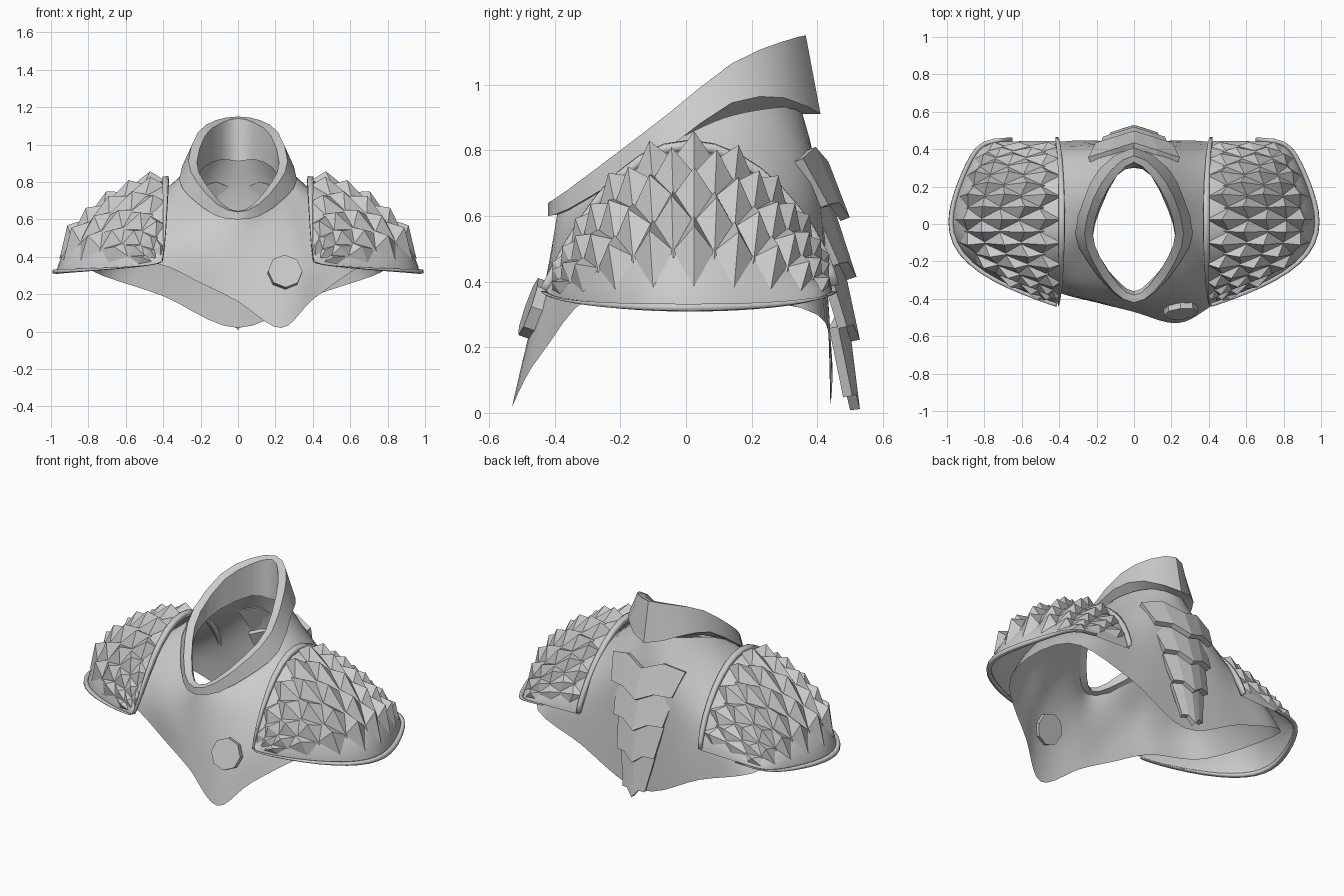
import bpy, bmesh, math
from mathutils import Vector

if "Cube" in bpy.data.objects:
    bpy.data.objects.remove(bpy.data.objects["Cube"])

def finish(name, bm, smooth=None, thick=0):
    bmesh.ops.remove_doubles(bm, verts=bm.verts, dist=1e-4)
    bmesh.ops.recalc_face_normals(bm, faces=bm.faces)
    me = bpy.data.meshes.new(name)
    bm.to_mesh(me)
    bm.free()
    ob = bpy.data.objects.new(name, me)
    bpy.context.collection.objects.link(ob)
    if smooth:
        bpy.ops.object.select_all(action='DESELECT')
        ob.select_set(True)
        bpy.context.view_layer.objects.active = ob
        bpy.ops.object.shade_smooth_by_angle(angle=math.radians(smooth))
    if thick:
        m = ob.modifiers.new("thickness", 'SOLIDIFY')
        m.thickness, m.offset = thick, 0
    return ob

def grid(rows, wrap_rows=False, wrap_cols=False):
    bm = bmesh.new()
    vs = [[bm.verts.new(p) for p in r] for r in rows]
    nr, nc = len(vs), len(vs[0])
    for i in range(nr if wrap_rows else nr - 1):
        for j in range(nc if wrap_cols else nc - 1):
            a, b = vs[i], vs[(i + 1) % nr]
            k = (j + 1) % nc
            bm.faces.new((a[j], a[k], b[k], b[j]))
    return bm

def spline(pts, n, closed):
    """Catmull-Rom curve through the points, n steps per span."""
    p = [Vector(q) for q in pts]
    c = len(p)
    at = lambda i: p[i % c] if closed else p[max(0, min(c - 1, i))]
    out = []
    for i in range(c if closed else c - 1):
        a, b, d, e = at(i - 1), at(i), at(i + 1), at(i + 2)
        for s in range(n):
            t = s / n
            out.append(0.5 * (2 * b + (d - a) * t + (2 * a - 5 * b + 4 * d - e) * t * t
                              + (3 * b - a - 3 * d + e) * t ** 3))
    return out if closed else out + [p[-1]]

def flip(p):
    return (-p[0], p[1], p[2])

# cloth mantle: columns from neck to hem, front centre round to back centre
cols = [
    [(0, -.39, .62), (0, -.41, .5), (0, -.44, .33), (0, -.47, .16)],
    [(.16, -.27, .67), (.2, -.36, .55), (.22, -.46, .3), (.23, -.53, .02)],
    [(.25, -.14, .75), (.33, -.28, .6), (.4, -.39, .38), (.41, -.44, .18)],
    [(.27, -.03, .83), (.42, -.08, .72), (.62, -.17, .56), (.71, -.22, .38)],
    [(.24, .12, .9), (.42, .2, .7), (.64, .33, .46), (.77, .35, .32)],
    [(.15, .27, .93), (.22, .38, .7), (.33, .42, .42), (.40, .44, .19)],
    [(0, .35, .93), (0, .405, .7), (0, .43, .35), (0, .44, .02)],
]
left = [[flip(p) for p in c] for c in cols]
left[1][2:] = [(-.2, -.41, .42), (-.2, -.42, .26)]      # the front hem is cut on a slant
left[2][2:] = [(-.39, -.34, .47), (-.42, -.36, .36)]
ring = cols + left[5:0:-1]
rows = [spline([c[i] for c in ring], 5, True) for i in range(4)]
lines = [spline([r[j] for r in rows], 4, False) for j in range(len(rows[0]))]
finish("mantle", grid(lines, wrap_rows=True), 40)

# slanted neck collar: four rings of half profiles, mirrored and smoothed
collar = [
    [(0, -.42, .60), (.12, -.36, .62), (.25, -.2, .715), (.315, -.05, .81),
     (.265, .14, .945), (.18, .30, .96), (0, .41, .91)],
    [(0, -.42, .64), (.11, -.36, .68), (.22, -.2, .80), (.265, -.05, .915),
     (.215, .14, 1.065), (.12, .29, 1.13), (0, .365, 1.15)],
    [(0, -.38, .645), (.08, -.33, .68), (.18, -.18, .80), (.22, -.05, .905),
     (.175, .12, 1.05), (.09, .26, 1.115), (0, .33, 1.14)],
    [(0, -.36, .61), (.08, -.31, .64), (.18, -.19, .72), (.22, -.07, .80),
     (.18, .08, .88), (.09, .26, .92), (0, .30, .91)],
]
rings = [spline(r + [flip(p) for p in r[5:0:-1]], 2, True) for r in collar]
finish("collar", grid(rings, wrap_rows=True, wrap_cols=True), 35)

# pauldron surface: t runs front to back (0..1), v from neck edge to outer rim (0..1)
def shell(side, t, v, off=0.0):
    s, c = max(math.sin(math.pi * t), 0.0), math.cos(math.pi * t)
    sv, cv = math.sin(v * math.pi / 2), max(math.cos(v * math.pi / 2), 0)
    sv, cv = math.copysign(abs(sv) ** 1.25, sv), cv ** 1.25
    x = .41 - .04 * s + (.6 + off) * s ** (1.08 + .75 * c) * sv
    y = -(.435 + off * .7) * c + .01
    z = .375 - .065 * s + (.495 + off) * s ** (1.65 + .25 * c) * cv
    return Vector((side * x, y, z))

def patch(side, t0, t1, nt, v0, v1, nv, off=0.0):
    return grid([[shell(side, t0 + (t1 - t0) * i / nt, v0 + (v1 - v0) * j / nv, off)
                  for j in range(nv + 1)] for i in range(nt + 1)])

def spikes(side):
    bm = bmesh.new()
    n, dv = 9, .16
    dt = .82 / n / 2
    for r in range(5):
        v = .20 + .125 * r
        for k in range(n - r % 2):
            t = .10 + dt * (2 * k + 1 + r % 2)
            h = .02 + .05 * math.sin(math.pi * t)
            base = [shell(side, t + a * dt, v + b * dv, .004)
                    for a, b in ((-1, 0), (0, -1), (1, 0), (0, 1))]
            vs = [bm.verts.new(p) for p in base]
            tip = bm.verts.new(shell(side, t, v - .06, h))
            for q in range(4):
                bm.faces.new((vs[q], vs[(q + 1) % 4], tip))
    return bm

for side, word in ((-1, "left"), (1, "right")):
    finish(word + "_pauldron", patch(side, 0, 1, 24, 0, 1, 12), 60)
    finish(word + "_pauldron_scales", spikes(side))
    finish(word + "_pauldron_neck_edge", patch(side, .03, .97, 18, 0, .06, 1, .012), 40, .03)
    finish(word + "_pauldron_rim", patch(side, .02, .98, 24, .95, 1, 1, .01), 40, .025)

# overlapping ridged plates down the back
plates = [(.24, .20, .42, .485, .76, .59), (.19, .16, .44, .505, .61, .41),
          (.15, .12, .47, .515, .43, .22), (.11, .07, .485, .515, .25, .01)]
for i, (w0, w1, y0, y1, z0, z1) in enumerate(plates):
    edge = lambda w, y, z, lift: [(k * w, y - abs(k) * .32 * w,
                                   z + (.045 if abs(k) == .5 else abs(k) * lift))
                                  for k in (-1, -.5, 0, .5, 1)]
    rows = [edge(w0, y0, z0, .01), edge(w1, y1, z1, .04)]
    finish("back_plate_%d" % (i + 1), grid(rows), 0, .03)

# octagonal clasp on the chest
axis = Vector((.1, -.94, .33)).normalized()
bpy.ops.mesh.primitive_cylinder_add(vertices=8, radius=.092, depth=.055, location=(.25, -.455, .315),
                                    rotation=axis.to_track_quat('Z', 'Y').to_euler())
bpy.context.object.name = "clasp"
